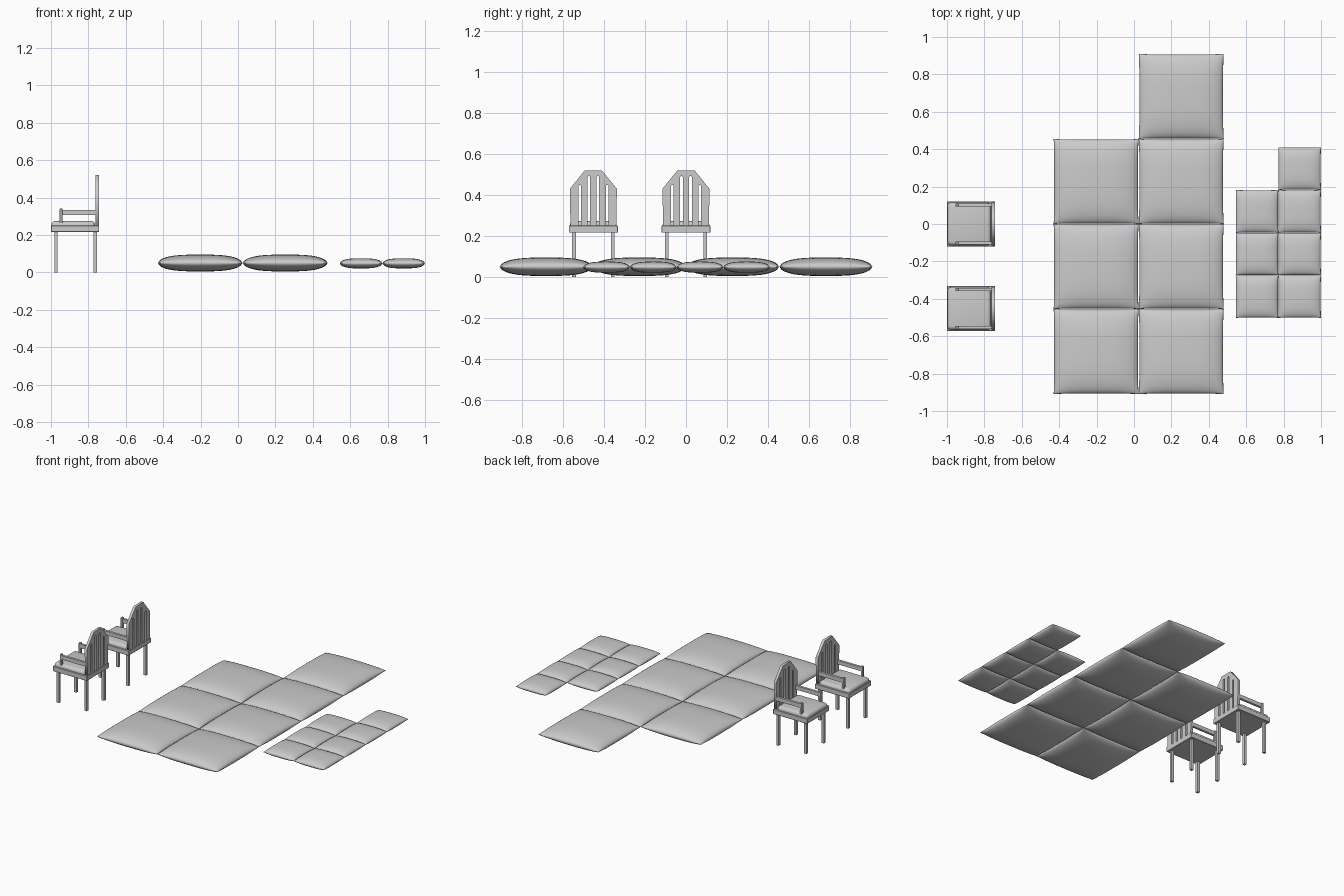
import bpy, bmesh, math

if "Cube" in bpy.data.objects:
    bpy.data.objects.remove(bpy.data.objects["Cube"])

scene = bpy.context.scene.collection


def add_object(name, mesh, loc=(0, 0, 0)):
    ob = bpy.data.objects.new(name, mesh)
    ob.location = loc
    scene.objects.link(ob)
    return ob


def box(name, lo, hi, bevel=0.0, segments=1, smooth=False):
    bm = bmesh.new()
    bmesh.ops.create_cube(bm, size=1)
    for v in bm.verts:
        v.co = [(a + b) / 2 + c * (b - a) for a, b, c in zip(lo, hi, v.co)]
    if bevel:
        bmesh.ops.bevel(bm, geom=bm.edges[:], offset=bevel, segments=segments,
                        profile=0.5, affect='EDGES')
    for f in bm.faces:
        f.smooth = smooth
    me = bpy.data.meshes.new(name)
    bm.to_mesh(me)
    bm.free()
    return add_object(name, me)


def pillow_mesh(name, half, thick, n=24):
    """Puffed square with pinched corners and a seam round the middle."""
    bm = bmesh.new()
    bmesh.ops.create_grid(bm, x_segments=n, y_segments=n, size=1)
    top = bm.verts[:]
    dup = bmesh.ops.duplicate(bm, geom=bm.verts[:] + bm.faces[:] + bm.edges[:])["geom"]
    bmesh.ops.reverse_faces(bm, faces=[g for g in dup if isinstance(g, bmesh.types.BMFace)])
    bottom = [g for g in dup if isinstance(g, bmesh.types.BMVert)]
    puff = lambda t: math.sqrt(max(0.0, 1 - abs(t) ** 3))
    for verts, sign in ((top, 1), (bottom, -1)):
        for v in verts:
            u, w = (math.sin(c * math.pi / 2) for c in v.co[:2])
            v.co = (half * u * (1 - 0.015 * (1 - w ** 6)),
                    half * w * (1 - 0.015 * (1 - u ** 6)),
                    sign * thick * puff(u) * puff(w))
    bmesh.ops.remove_doubles(bm, verts=bm.verts[:], dist=1e-5)
    for f in bm.faces:
        f.smooth = True
    me = bpy.data.meshes.new(name)
    bm.to_mesh(me)
    bm.free()
    return me


# Two L-shaped sets of cushions: three in the left column, four in the right
def cushion_set(name, half, thick, x0, y0, z):
    me = pillow_mesh(name, half, thick)
    for col, rows in enumerate((3, 4)):
        for row in range(rows):
            add_object(name, me, (x0 + half * (1 + 2 * col), y0 + half * (1 + 2 * row), z))


cushion_set("large_cushion", 0.2275, 0.045, -0.43, -0.91, 0.05)
cushion_set("small_cushion", 0.114, 0.027, 0.544, -0.502, 0.048)


# Chair back: gabled panel with four rounded slots
def back_panel(x, yc):
    cu = bpy.data.curves.new("chair_back", 'CURVE')
    cu.dimensions = '2D'
    cu.fill_mode = 'BOTH'
    cu.extrude = 0.009

    def loop(pts):
        s = cu.splines.new('POLY')
        s.points.add(len(pts) - 1)
        for p, (a, b) in zip(s.points, pts):
            p.co = (a, b, 0, 1)
        s.use_cyclic_u = True

    loop([(-0.111, 0.22), (0.111, 0.22), (0.115, 0.43), (0.042, 0.52),
          (-0.042, 0.52), (-0.115, 0.43)])
    r = 0.0065
    for c, topz in ((-0.067, 0.45), (-0.022, 0.493), (0.022, 0.493), (0.067, 0.45)):
        arc = [(math.cos(k * math.pi / 6) * r, math.sin(k * math.pi / 6) * r) for k in range(7)]
        loop([(c + a, topz - r + b) for a, b in arc] +
             [(c - a, 0.252 - b) for a, b in arc])
    tmp = bpy.data.objects.new("chair_back_curve", cu)
    scene.objects.link(tmp)
    bpy.context.view_layer.update()
    me = bpy.data.meshes.new_from_object(
        tmp.evaluated_get(bpy.context.evaluated_depsgraph_get()))
    bpy.data.objects.remove(tmp)
    ob = add_object("chair_back", me, (x, yc, 0))
    ob.rotation_euler = (math.pi / 2, 0, math.pi / 2)


# Armchairs facing -x
def chair(yc):
    box("seat_frame", (-1.0, yc - 0.12, 0.216), (-0.742, yc + 0.12, 0.25), 0.002)
    box("seat_pad", (-0.998, yc - 0.114, 0.23), (-0.764, yc + 0.114, 0.274),
        0.02, 4, True)
    back_panel(-0.753, yc)
    for s in (-1, 1):
        for x in (-0.973, -0.764):
            y = yc + s * 0.094
            box("leg", (x - 0.009, y - 0.009, 0), (x + 0.009, y + 0.009, 0.22))
        y = yc + s * 0.102
        box("arm_rail", (-0.945, y - 0.008, 0.307), (-0.755, y + 0.008, 0.334))
        box("arm_post", (-0.954, y - 0.009, 0.245), (-0.938, y + 0.009, 0.341), 0.002)


chair(-0.452)
chair(0.0)
